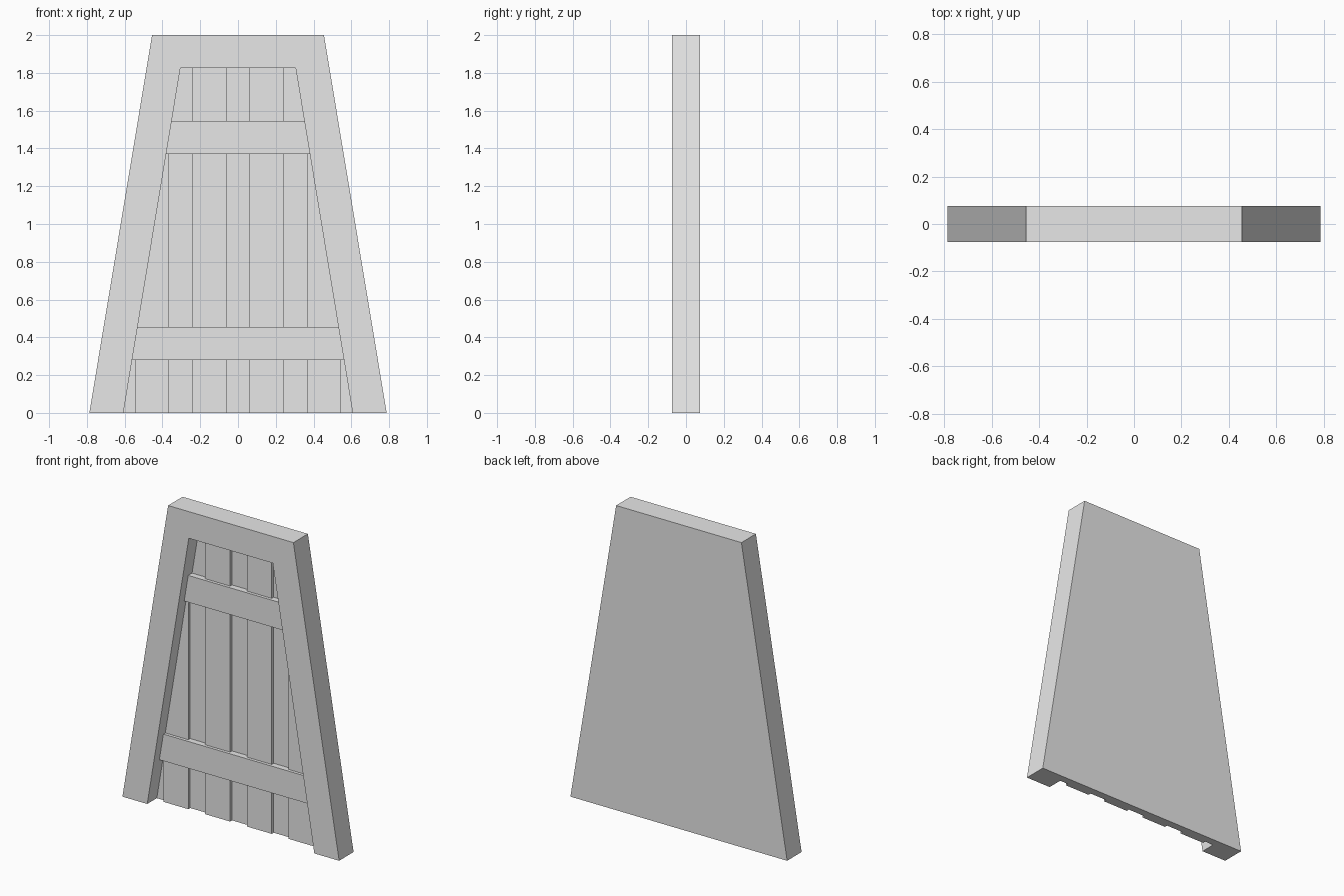
import bpy
import bmesh

if "Cube" in bpy.data.objects:
    bpy.data.objects.remove(bpy.data.objects["Cube"], do_unlink=True)

GREY = (0.8, 0.8, 0.8, 1.0)
FRONT, BACK = -0.075, 0.075
HEIGHT, OPENING_TOP = 2.0, 1.825
RECESS_Y, BOARD_Y, RAIL_Y = 0.025, 0.005, -0.015

material = bpy.data.materials.new("plain grey")
material.use_nodes = True
material.diffuse_color = GREY
material.node_tree.nodes["Principled BSDF"].inputs["Base Color"].default_value = GREY


def prism(name, outline, y0, y1):
    """Extrude an x-z outline from y0 to y1."""
    bm = bmesh.new()
    face = bm.faces.new([bm.verts.new((x, y0, z)) for x, z in outline])
    extruded = bmesh.ops.extrude_face_region(bm, geom=[face])["geom"]
    verts = [v for v in extruded if isinstance(v, bmesh.types.BMVert)]
    bmesh.ops.translate(bm, verts=verts, vec=(0, y1 - y0, 0))
    bmesh.ops.recalc_face_normals(bm, faces=bm.faces)
    mesh = bpy.data.meshes.new(name)
    bm.to_mesh(mesh)
    bm.free()
    mesh.materials.append(material)
    obj = bpy.data.objects.new(name, mesh)
    bpy.context.collection.objects.link(obj)
    return obj


def half_width(z):
    """Half width of the tapered opening at height z."""
    return 0.607 - 0.302 * z / OPENING_TOP


def opening_height(x):
    """Height at which the opening's sloping side reaches x."""
    return min(OPENING_TOP, (0.607 - abs(x)) / 0.302 * OPENING_TOP)


def tapered(z0, z1):
    a, b = half_width(z0), half_width(z1)
    return [(-a, z0), (a, z0), (b, z1), (-b, z1)]


# Tapered slab with a recess open at the bottom
frame = prism("frame", [(-0.787, 0), (0.787, 0), (0.455, HEIGHT), (-0.455, HEIGHT)],
              FRONT, BACK)
cutter = prism("recess_cutter", tapered(-0.1, OPENING_TOP), FRONT - 0.1, RECESS_Y)
cutter.hide_render = True
cut = frame.modifiers.new("recess", "BOOLEAN")
cut.operation = "DIFFERENCE"
cut.solver = "EXACT"
cut.object = cutter
bpy.context.view_layer.objects.active = frame
bpy.ops.object.modifier_apply(modifier=cut.name)
bpy.data.objects.remove(cutter, do_unlink=True)

# Raised upright boards, trimmed to the sloping sides
for i in range(4):
    centre = (i - 1.5) * 0.303
    x0, x1 = centre - 0.09, centre + 0.09
    prism(f"upright_board_{i + 1}",
          [(x0, 0), (x1, 0), (x1, opening_height(x1)), (x0, opening_height(x0))],
          BOARD_Y, RECESS_Y)

# Cross rails over the boards
for name, z in (("lower_rail", 0.28), ("upper_rail", 1.37)):
    prism(name, tapered(z, z + 0.176), RAIL_Y, RECESS_Y)
